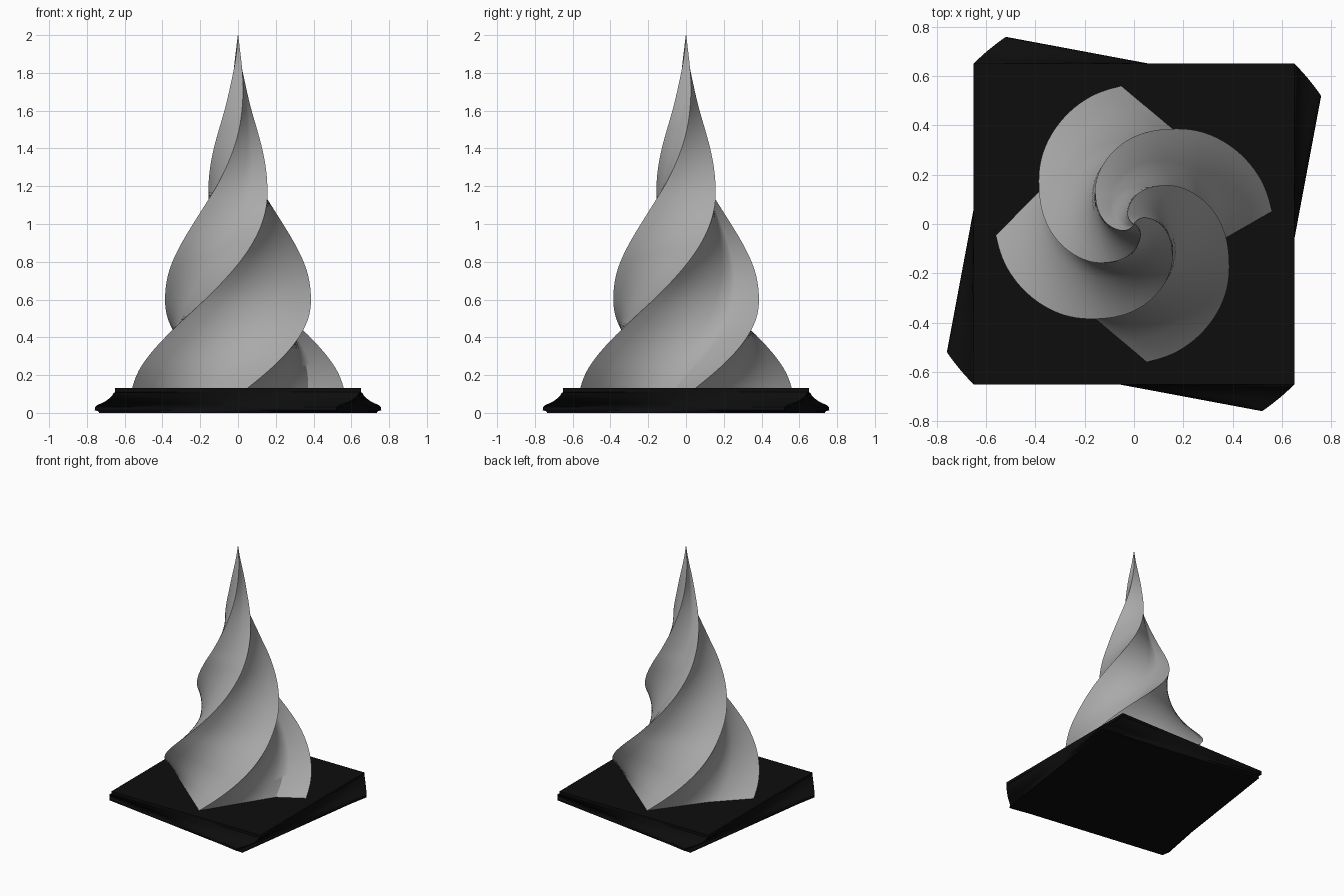
import bpy, bmesh, math

if "Cube" in bpy.data.objects:
    bpy.data.objects.remove(bpy.data.objects["Cube"])


def material(name, value):
    m = bpy.data.materials.new(name)
    m.diffuse_color = (value, value, value, 1)
    m.use_nodes = True
    m.node_tree.nodes["Principled BSDF"].inputs["Base Color"].default_value = m.diffuse_color
    return m


def loft(name, section, rings, mat, smooth):
    """Stack copies of a cross-section; rings hold (z, scale, turn in degrees)."""
    bm = bmesh.new()
    loops = []
    for z, s, turn in rings:
        c, n = math.cos(math.radians(turn)), math.sin(math.radians(turn))
        loops.append([bm.verts.new((s * (x * c - y * n), s * (x * n + y * c), z))
                      for x, y in section])
    for a, b in zip(loops, loops[1:]):
        for i in range(len(section)):
            j = (i + 1) % len(section)
            bm.faces.new((a[i], a[j], b[j], b[i]))
    bm.faces.new(loops[0][::-1])
    bm.faces.new(loops[-1])
    bmesh.ops.recalc_face_normals(bm, faces=bm.faces)
    me = bpy.data.meshes.new(name)
    bm.to_mesh(me)
    bm.free()
    me.materials.append(mat)
    ob = bpy.data.objects.new(name, me)
    bpy.context.collection.objects.link(ob)
    bpy.context.view_layer.objects.active = ob
    ob.select_set(True)
    if smooth:
        bpy.ops.object.shade_smooth_by_angle(angle=math.radians(30))
    ob.select_set(False)


def subdivide(points, n):
    out = []
    for i, (x, y) in enumerate(points):
        u, v = points[(i + 1) % len(points)]
        out += [(x + (u - x) * k / n, y + (v - y) * k / n) for k in range(n)]
    return out


def spline(table, z):
    """Smooth (Hermite) lookup of the radius at height z."""
    def slope(i):
        a, b = table[max(i - 1, 0)], table[min(i + 1, len(table) - 1)]
        return (b[1] - a[1]) / (b[0] - a[0])
    for i in range(len(table) - 1):
        (z0, r0), (z1, r1) = table[i], table[i + 1]
        if z <= z1 + 1e-9:
            h = z1 - z0
            t = (z - z0) / h
            return ((2*t**3 - 3*t*t + 1) * r0 + (t**3 - 2*t*t + t) * h * slope(i)
                    + (3*t*t - 2*t**3) * r1 + (t**3 - t*t) * h * slope(i + 1))
    return table[-1][1]


grey = material("stone grey", 0.40)
black = material("black", 0.004)

# Plinth: square slab whose lower part is turned to form a moulding
square = [(-.65, -.65), (.65, -.65), (.65, .65), (-.65, .65)]
loft("plinth", subdivide(square, 8),
     [(0, 1, -8.1), (.008, 1, -8.6), (.014, 1, -10.6), (.03, 1, -10.4), (.042, 1, -9),
      (.05, 1, -7), (.06, 1, -5), (.075, 1, -3), (.09, 1, -1.5), (.105, 1, -.8),
      (.11, 1, 0), (.132, 1, 0)], black, True)

# Spire: four-cornered section with two notches, twisted and tapered to a point
polar = [(5, .562), (95, .562), (150, .38), (184.5, .562), (275, .562), (351, .375)]
section = [(r / .562 * math.cos(math.radians(a)), r / .562 * math.sin(math.radians(a)))
           for a, r in polar]
radius = [(.13, .562), (.24, .545), (.37, .51), (.5, .465), (.63, .41), (.78, .355),
          (1, .27), (1.12, .225), (1.22, .186), (1.4, .13), (1.6, .075), (1.76, .043),
          (1.9, .016), (2, .001)]
steps = 100
heights = [.13 + 1.87 * i / steps for i in range(steps + 1)]
loft("twisted_spire", subdivide(section, 6),
     [(z, spline(radius, z), 130 * (z - .13)) for z in heights], grey, True)
